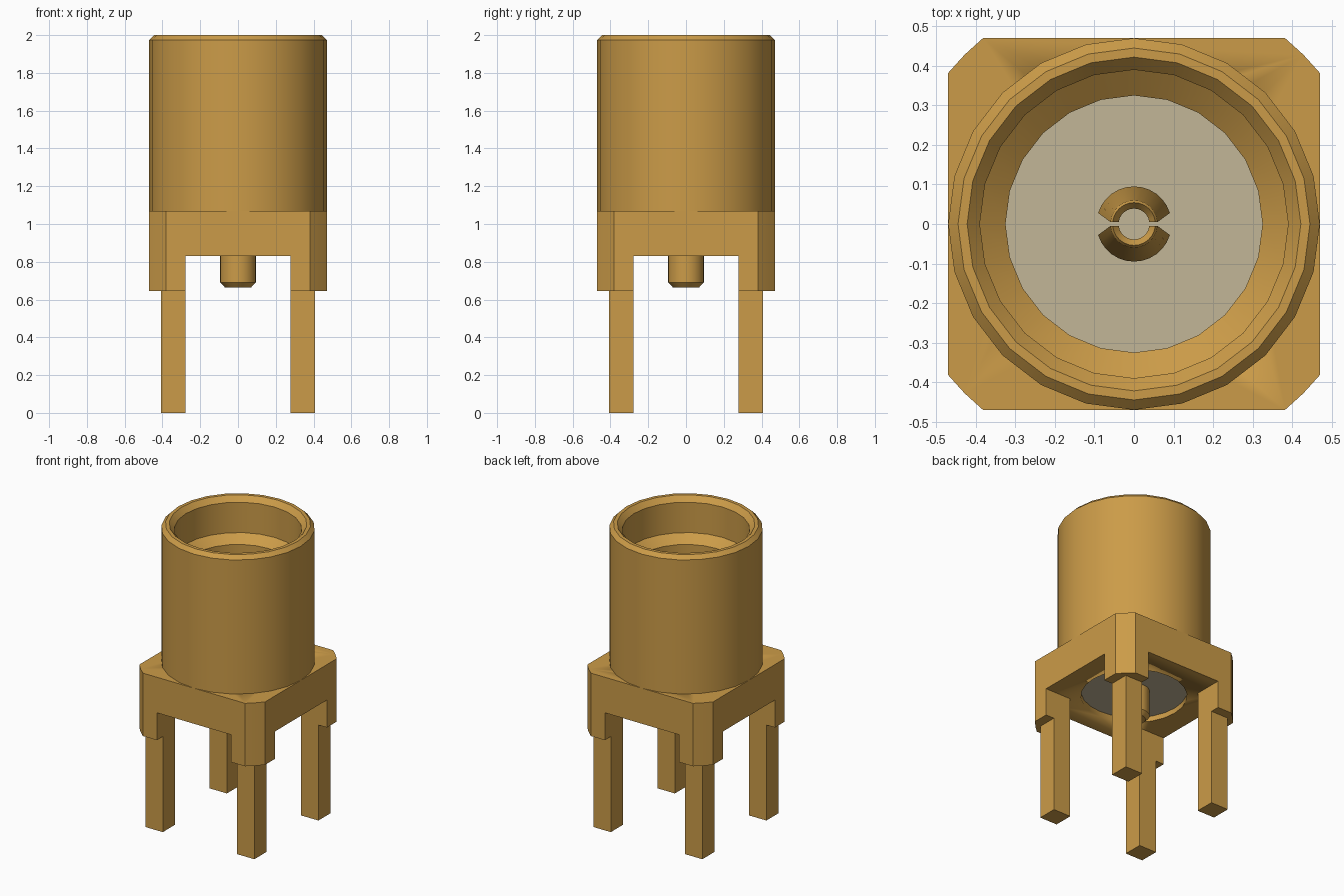
import bpy, bmesh, math

if "Cube" in bpy.data.objects:
    bpy.data.objects.remove(bpy.data.objects["Cube"])

SIDES = 24


def material(name, rgb):
    m = bpy.data.materials.new(name)
    m.diffuse_color = (*rgb, 1.0)
    m.use_nodes = True
    m.node_tree.nodes["Principled BSDF"].inputs["Base Color"].default_value = m.diffuse_color
    return m


gold = material("gold plating", (0.60, 0.33, 0.065))
plastic = material("warm grey insulator", (0.54, 0.47, 0.31))


def finish(bm, name, mat, smooth=True):
    bmesh.ops.remove_doubles(bm, verts=bm.verts, dist=1e-5)
    bmesh.ops.recalc_face_normals(bm, faces=bm.faces)
    me = bpy.data.meshes.new(name)
    bm.to_mesh(me)
    bm.free()
    ob = bpy.data.objects.new(name, me)
    bpy.context.collection.objects.link(ob)
    me.materials.append(mat)
    if smooth:
        bpy.ops.object.select_all(action='DESELECT')
        ob.select_set(True)
        bpy.context.view_layer.objects.active = ob
        bpy.ops.object.shade_smooth_by_angle(angle=math.radians(25))
    return ob


def lathe(name, profile, mat, closed=False):
    """Spin (radius, z) points about the z axis; open profiles get end caps."""
    bm = bmesh.new()
    rings = [[bm.verts.new((r * math.cos(math.tau * i / SIDES),
                            r * math.sin(math.tau * i / SIDES), z))
              for i in range(SIDES)] for r, z in profile]
    pairs = list(zip(rings, rings[1:]))
    if closed:
        pairs.append((rings[-1], rings[0]))
    else:
        bm.faces.new(rings[0])
        bm.faces.new(rings[-1])
    for a, b in pairs:
        for i in range(SIDES):
            j = (i + 1) % SIDES
            bm.faces.new((a[i], a[j], b[j], b[i]))
    return finish(bm, name, mat)


def prism(name, outline, z0, z1, smooth=True):
    """Upright extrusion of an outline."""
    bm = bmesh.new()
    lo = [bm.verts.new((x, y, z0)) for x, y in outline]
    hi = [bm.verts.new((x, y, z1)) for x, y in outline]
    bm.faces.new(lo)
    bm.faces.new(hi)
    for i in range(len(lo)):
        j = (i + 1) % len(lo)
        bm.faces.new((lo[i], lo[j], hi[j], hi[i]))
    return finish(bm, name, gold, smooth)


# socket barrel with chamfered mouth and stepped bore
lathe("barrel", [(0.47, 1.07), (0.47, 1.975), (0.445, 2.0), (0.422, 2.0),
                 (0.39, 1.965), (0.39, 1.76), (0.325, 1.71), (0.325, 1.07)],
      gold, closed=True)

# rounded-off corner shared by the base block and its feet
HALF, FLAT = 0.47, 0.382
R, A0 = math.hypot(HALF, FLAT), math.atan2(FLAT, HALF)
corner = [(R * math.cos(a), R * math.sin(a))
          for a in (A0 + (math.pi / 2 - 2 * A0) * k / 2 for k in range(3))]


def turned(points, k):
    for _ in range(k):
        points = [(-y, x) for x, y in points]
    return points


# base block with a round bore
block = prism("base_block", [p for k in range(4) for p in turned(corner, k)],
              0.83, 1.07)
cutter = lathe("bore_cutter", [(0.325, 0.7), (0.325, 1.2)], gold)
cutter.hide_render = True
cutter.hide_viewport = True
cut = block.modifiers.new("bore", 'BOOLEAN')
cut.operation = 'DIFFERENCE'
cut.solver = 'EXACT'
cut.object = cutter

# four corner feet and solder legs
IN, OUT = 0.277, 0.407
for k in range(4):
    foot = [(IN, IN), (HALF, IN)] + corner + [(IN, HALF)]
    prism(f"corner_foot_{k + 1}", turned(foot, k), 0.645, 0.83)
    leg = [(IN, IN), (OUT, IN), (OUT, OUT), (IN, OUT)]
    prism(f"solder_leg_{k + 1}", turned(leg, k), 0.0, 0.645, smooth=False)

# insulator disc and centre pin tail
FLOOR = 1.0
lathe("insulator", [(0.325, 0.865), (0.325, FLOOR)], plastic)
lathe("pin_tail", [(0.07, 0.665), (0.095, 0.69), (0.095, 0.87)], gold)


# split centre contact: two fingers closing towards the tip
def finger(name, turn):
    # radius, height, half slot width
    profile = [(0.095, FLOOR, 0.028), (0.095, 1.1, 0.028), (0.06, 1.45, 0.005),
               (0.054, 1.46, 0.005), (0.039, 1.44, 0.005), (0.05, FLOOR, 0.028)]
    n = 12
    bm = bmesh.new()
    rows = []
    for r, z, s in profile:
        a = math.asin(s / r)
        angles = [turn + a + (math.pi - 2 * a) * i / n for i in range(n + 1)]
        rows.append([bm.verts.new((r * math.cos(t), r * math.sin(t), z))
                     for t in angles])
    for p in range(len(rows)):
        a, b = rows[p], rows[(p + 1) % len(rows)]
        for i in range(n):
            bm.faces.new((a[i], a[i + 1], b[i + 1], b[i]))
    for end in (0, n):
        bm.faces.new([row[end] for row in rows])
    finish(bm, name, gold)


finger("contact_finger_back", 0.0)
finger("contact_finger_front", math.pi)
